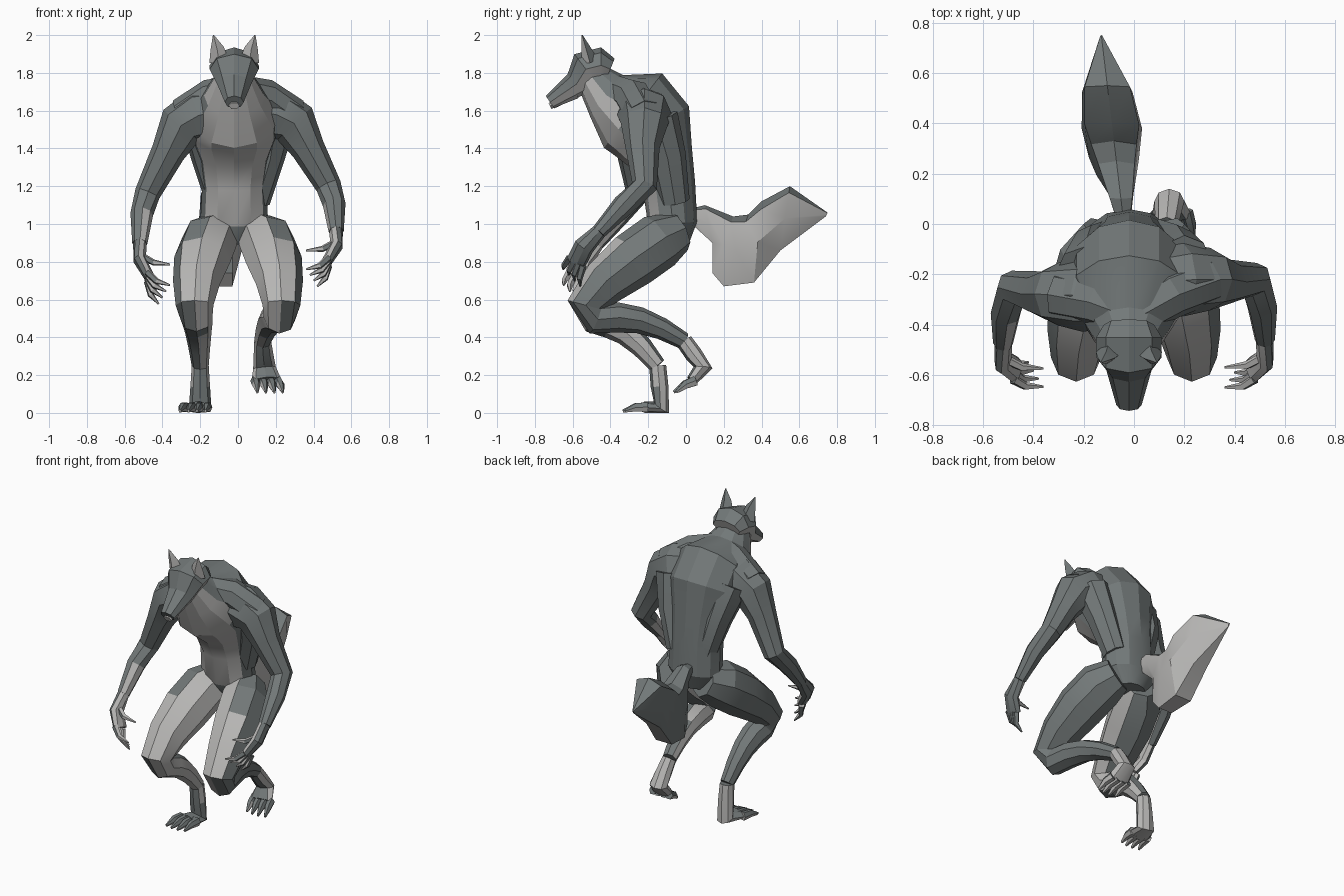
import bpy, bmesh, math
from mathutils import Vector

old = bpy.data.objects.get("Cube")
if old:
    bpy.data.objects.remove(old, do_unlink=True)


def material(name, rgb):
    m = bpy.data.materials.new(name)
    m.use_nodes = True
    m.diffuse_color = (*rgb, 1)
    m.node_tree.nodes["Principled BSDF"].inputs["Base Color"].default_value = (*rgb, 1)
    return m


DARK = material("dark grey fur", (.17, .19, .19))
LIGHT = material("pale grey fur", (.48, .475, .465))
X, Y, Z = Vector((1, 0, 0)), Vector((0, 1, 0)), Vector((0, 0, 1))
SIDES = ((1, "left"), (-1, "right"))


def all_dark(normal, centre):
    return False


def skin(name, rings, pale):
    """Bridge rings of points, cap the ends, colour faces pale where the rule holds."""
    bm = bmesh.new()
    loops = [[bm.verts.new(point) for point in ring] for ring in rings]
    count = len(loops[0])
    for lower, upper in zip(loops, loops[1:]):
        for i in range(count):
            j = (i + 1) % count
            bm.faces.new((lower[i], lower[j], upper[j], upper[i]))
    bm.faces.new(loops[0])
    bm.faces.new(loops[-1])
    bmesh.ops.recalc_face_normals(bm, faces=bm.faces)
    for face in bm.faces:
        face.material_index = int(pale(face.normal, face.calc_center_median()))
    mesh = bpy.data.meshes.new(name)
    bm.to_mesh(mesh)
    bm.free()
    mesh.materials.append(DARK)
    mesh.materials.append(LIGHT)
    part = bpy.data.objects.new(name, mesh)
    bpy.context.collection.objects.link(part)
    bpy.ops.object.select_all(action="DESELECT")
    part.select_set(True)
    bpy.context.view_layer.objects.active = part
    bpy.ops.object.shade_smooth_by_angle(angle=math.radians(24))


def tube(name, points, widths, depths, pale, sides=8, ref=X):
    """Loft ellipses along a path, each square to the path."""
    points = [Vector(p) for p in points]
    angles = [math.tau * k / sides for k in range(sides)]
    rings = []
    for i, (point, width, depth) in enumerate(zip(points, widths, depths)):
        ahead = points[min(i + 1, len(points) - 1)]
        along = (ahead - points[max(i - 1, 0)]).normalized()
        u = (ref - along * ref.dot(along)).normalized()
        v = along.cross(u)
        rings.append([point + u * width * math.cos(a) + v * depth * math.sin(a) for a in angles])
    skin(name, rings, pale)


def central(name, stations, pale, sides):
    """Loft on the body's midline from (y, z, half width, half depth)."""
    points = [(-.02, y, z) for y, z, width, depth in stations]
    tube(name, points, [s[2] for s in stations], [s[3] for s in stations], pale, sides)


# Torso and neck, with pale throat, chest and belly
central("torso", [
    (-.06, .9, .1, .08), (-.07, 1, .18, .13), (-.09, 1.2, .17, .14), (-.13, 1.35, .19, .17),
    (-.19, 1.5, .24, .24), (-.28, 1.6, .24, .25), (-.42, 1.68, .16, .14), (-.5, 1.78, .1, .09)],
    lambda normal, centre: normal.y < -.38 and centre.z > 1 and abs(centre.x) < .2, 12)

# Head with pale cheeks, and the lower jaw
central("head", [
    (-.4, 1.82, .1, .06), (-.45, 1.84, .13, .095), (-.53, 1.82, .13, .1),
    (-.58, 1.74, .09, .07), (-.72, 1.645, .05, .04)],
    lambda normal, centre: normal.z < -.2 and normal.y > -.7, 8)
central("jaw", [(-.58, 1.69, .055, .03), (-.72, 1.625, .03, .02)], lambda normal, centre: True, 6)

for side, word in SIDES:
    # Ears, pale in front
    x = side * .08 - .02
    tube(word + "_ear",
         [(x, -.51, 1.86), (x + side * .01, -.53, 1.93), (x + side * .03, -.55, 2)],
         (.052, .036, .003), (.045, .025, .003), lambda normal, centre: normal.y < .1, 4)
    # Muscles from neck to shoulder and from shoulder blade to waist
    slump = .5 - side * .5
    tube(word + "_trapezius",
         [(0, -.37, 1.7), (side * .14, -.28 - slump * .03, 1.67), (side * .29, -.22 - slump * .06, 1.57)],
         (.09, .1, .1), (.09, .1, .1), all_dark, ref=Y)
    tube(word + "_back_muscle",
         [(side * .2, -.16 - slump * .04, 1.56), (side * .17, -.1, 1.36), (side * .1, -.06, 1.12)],
         (.11, .08, .07), (.12, .1, .08), all_dark)


def arm_pose(side, point):
    """Mirror a left arm point; the right arm hangs lower and further forward."""
    x, y, z = point
    if side < 0:
        return Vector((-x, y - .08 * (z - .8), z - .1 * (1.6 - z)))
    return Vector(point)


ARM = [(.1, -.23, 1.6), (.2, -.22, 1.58), (.3, -.22, 1.53), (.37, -.23, 1.4),
       (.48, -.22, 1.2), (.51, -.33, 1.1), (.52, -.46, .96)]
ARM_RADII = (.13, .145, .125, .09, .068, .06, .04)
PALM = [ARM[-1], (.52, -.54, .88), (.47, -.58, .8)]

for side, word in SIDES:
    def inner(normal, centre):
        return normal.x * side < -.35 and centre.z < 1.05

    def finger(name, root, tip):
        root, tip = arm_pose(side, root), arm_pose(side, tip)
        bend = root.lerp(tip, .5) + Vector((side, -1, -1)) * .012
        radii = (.02, .017, .005)
        tube(name, [root, bend, tip], radii, radii,
             lambda normal, centre: normal.x * side < .25, 5, Y)

    # Arm and hand
    tube(word + "_arm", [arm_pose(side, p) for p in ARM], ARM_RADII, ARM_RADII, inner, ref=Y)
    tube(word + "_palm", [arm_pose(side, p) for p in PALM],
         (.04, .055, .055), (.035, .035, .028), inner, ref=Y)
    for i in range(4):
        spread = i - 1.5
        finger(f"{word}_finger_{i + 1}", (.48, -.58 + spread * .024, .8 - spread * .014),
               (.36 + i * .02, -.65 + i * .03, .76 - i * .03))
    finger(word + "_thumb", (.51, -.53, .9), (.36, -.57, .86))

# Legs share the thigh; the left foot is raised behind, the right stands flat
THIGH = [(.1, -.04, .96), (.15, -.14, .91), (.19, -.28, .81), (.22, -.43, .69),
         (.23, -.53, .57), (.22, -.48, .5)]
THIGH_RADII = [.11, .15, .15, .125, .1, .085]
SHIN_RADII = [.08, .07, .058, .045]
FEET = {  # ankle, heel, ball, toe tip
    "left": [(.13, -.01, .38), (.14, .09, .24), (.15, .03, .17), (.17, -.07, .11)],
    "right": [(.2, -.15, .25), (.2, -.13, .03), (.22, -.22, .03), (.24, -.34, .01)]}

for side, word in SIDES:
    def posed(point):
        return Vector((point[0] * side, point[1], point[2]))

    facing = Vector((-side * .65, -.7, .25))
    ankle, heel, ball, tip = [posed(p) for p in FEET[word]]
    thigh = [posed(p) for p in THIGH]
    shin = [thigh[-1].lerp(ankle, k / 4) + Z * .05 * math.sin(math.pi * k / 4)
            for k in range(1, 5)]
    radii = THIGH_RADII + SHIN_RADII
    tube(word + "_leg", thigh + shin, radii, radii,
         lambda normal, centre: normal.dot(facing) > .3)

    # Foot and toes
    tube(word + "_foot", [ankle, ankle.lerp(heel, .5), heel, ball],
         (.045, .052, .06, .08), (.045, .047, .05, .03),
         lambda normal, centre: normal.y > -.45 and normal.z < .6)
    for i in range(4):
        spread = i - 1.5
        root = ball + X * spread * .04 + Y * .02
        end = tip + X * spread * .045 + Y * abs(spread) * .012
        knuckle = root.lerp(end, .5) + Z * .01
        tube(f"{word}_toe_{i + 1}", [root, knuckle, end],
             (.025, .023, .007), (.03, .025, .009),
             lambda normal, centre: normal.z < .3, 6)

# Tail, ridged on top, narrow below; stations: top y and z, bottom y and z, half width
SECTION = [(0, 1), (.9, .8), (1, 0), (.5, -1), (-.5, -1), (-1, 0), (-.9, .8)]
rings = []
for top_y, top_z, low_y, low_z, width in [
        (.02, 1.08, .03, 1, .03), (.1, 1.1, .14, .9, .05), (.25, 1.04, .14, .74, .08),
        (.33, 1.05, .2, .67, .1), (.4, 1.12, .36, .69, .12), (.55, 1.2, .5, .86, .1),
        (.75, 1.06, .74, 1.04, .004)]:
    x = -.04 - .12 * top_y
    top, low = Vector((x, top_y, top_z)), Vector((x, low_y, low_z))
    rings.append([(top + low) / 2 + X * width * across + (top - low) / 2 * up
                  for across, up in SECTION])
skin("tail", rings,
     lambda normal, centre: normal.z < .35 and (normal.x > .5 or normal.z < -.45))
